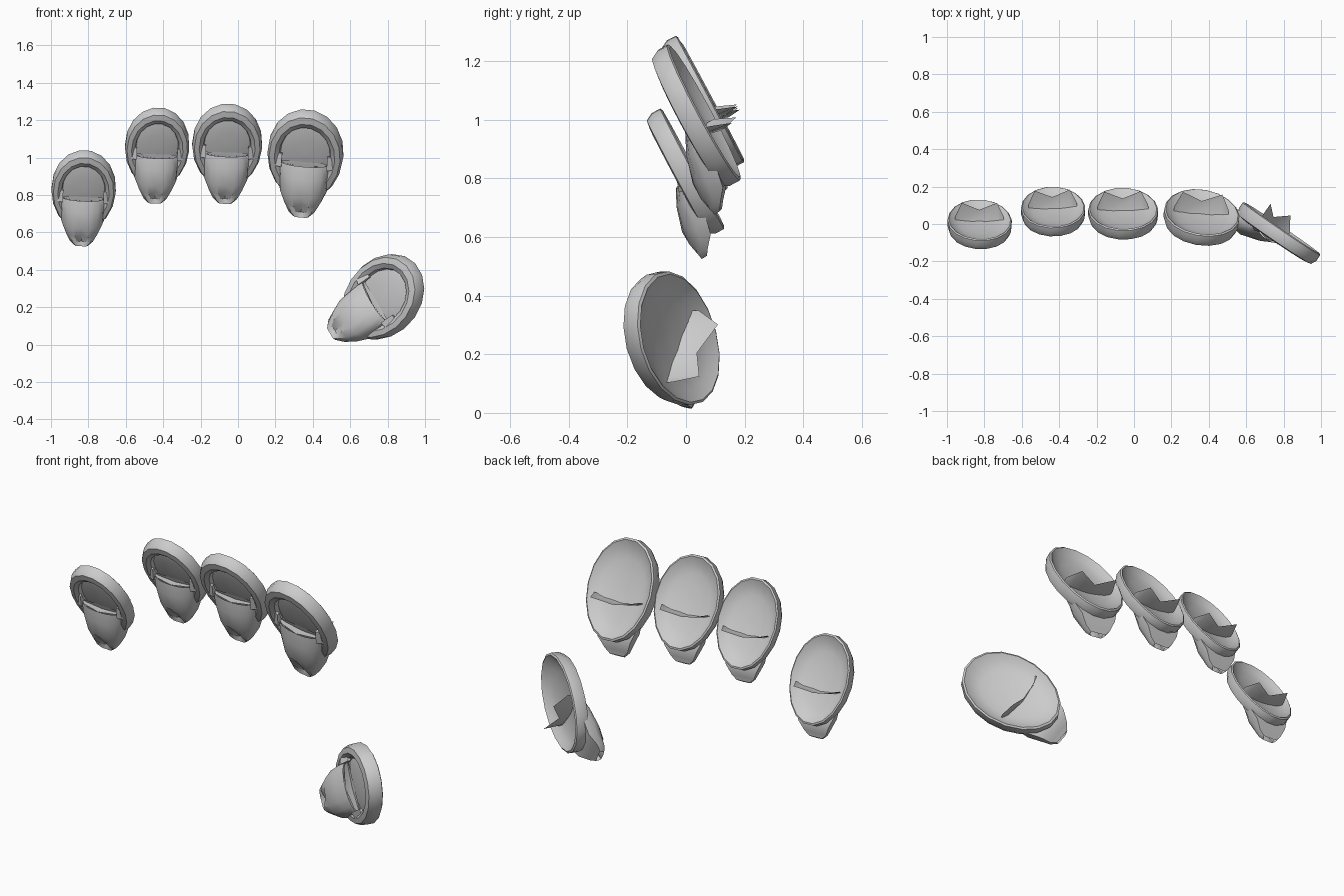
import bpy, bmesh, math
from mathutils import Vector, Matrix

if "Cube" in bpy.data.objects:
    bpy.data.objects.remove(bpy.data.objects["Cube"])

SEG = 18


def make(name, verts, faces, angle=35):
    me = bpy.data.meshes.new(name)
    me.from_pydata([tuple(v) for v in verts], [], faces)
    bm = bmesh.new()
    bm.from_mesh(me)
    bmesh.ops.remove_doubles(bm, verts=bm.verts, dist=1e-5)
    bmesh.ops.recalc_face_normals(bm, faces=bm.faces)
    bm.to_mesh(me)
    bm.free()
    ob = bpy.data.objects.new(name, me)
    bpy.context.collection.objects.link(ob)
    bpy.ops.object.select_all(action='DESELECT')
    ob.select_set(True)
    bpy.context.view_layer.objects.active = ob
    bpy.ops.object.shade_smooth_by_angle(angle=math.radians(angle))
    return ob


def loft(rings, closed=True):
    n = len(rings[0])
    verts = [p for r in rings for p in r]
    faces = []
    for i in range(len(rings) - 1):
        for j in range(n if closed else n - 1):
            k = (j + 1) % n
            faces.append((i*n + j, i*n + k, (i+1)*n + k, (i+1)*n + j))
    return verts, faces


def finger_cup(name, c, u, v, w, a, b):
    c, u, v, w = map(Vector, (c, u, v, w))

    def P(x, y, z):
        # local width, length and back-facing depth, in units of b
        return c + (u*x + v*y + w*z) * b

    # oval dish: front lip, outer wall, back rim, concave bowl
    profile = [(.66, -.14), (.69, -.23), (.80, -.29), (.94, -.27), (1, -.16), (1, -.02),
               (.96, 0), (.82, -.09), (.62, -.14), (.35, -.17), (.02, -.18)]
    rings = []
    for r, d in profile:
        ring = []
        for i in range(SEG):
            t = 2*math.pi*i/SEG
            s = math.sin(t)
            ring.append(P(a/b*r*math.cos(t)*(1 + .04*s), r*s, d))
        rings.append(ring)
    verts, faces = loft(rings)
    faces.append(tuple(range((len(rings)-1)*SEG, len(rings)*SEG)))
    make(name + "_dish", verts, faces)

    # tapering tip: front v, front w, back v, back w, half width, notch at centre, notch beside it
    stations = [(-.14, -.36, -.12, -.19, .50, 0, 0), (-.38, -.48, -.36, -.21, .50, 0, 0),
                (-.74, -.58, -.72, -.17, .49, 0, 0), (-.95, -.59, -.95, -.22, .39, .13, 0),
                (-1.12, -.58, -1.12, -.36, .28, .13, .08), (-1.22, -.54, -1.21, -.42, .17, .03, .02)]
    rings = []
    for fv, fw, bv, bw, hw, n1, n2 in stations:
        ring = []
        for i in range(9):
            t = math.pi*i/8
            s = math.sin(t)**.8 if 0 < i < 8 else 0
            notch = {3: n2, 4: n1, 5: n2}.get(i, 0)
            ring.append(P(-hw*math.cos(t), bv + (fv - bv)*s, bw + (fw - bw)*s + notch))
        rings.append(ring)
    verts, faces = loft(rings)
    make(name + "_tip", verts, faces)

    # folded strip passing through the dish, with two rear points
    front = [(-.52, -.12, -.2), (-.40, -.13, -.29), (0, -.14, -.36), (.40, -.13, -.29), (.52, -.12, -.2)]
    middle = [(-.56, -.16, -.12), (-.42, -.22, -.12), (0, -.27, -.12), (.42, -.22, -.12), (.56, -.16, -.12)]
    back = [(-.55, -.16, 0), (-.40, -.27, .28), (0, -.31, .08), (.40, -.27, .28), (.55, -.16, 0)]
    verts, faces = loft([[P(*p) for p in row] for row in (front, middle, back)], closed=False)
    make(name + "_strip", verts, faces)

    # small wedge clips beside the opening
    for side, tag in ((-1, "left"), (1, "right")):
        rings = [[P(side*x, y, z) for x, z in ((.46, -.2), (.46, d), (.59, d + .05), (.59, -.2))]
                 for y, d in ((.06, -.26), (-.20, -.34))]
        verts, faces = loft(rings)
        faces += [(0, 1, 2, 3), (4, 5, 6, 7)]
        make(name + "_clip_" + tag, verts, faces)


# four upright fingers: centre, half width, half length, roll, yaw
fingers = {
    "little_finger": ((-.825, .025, .835), .172, .235, 2.5, 0),
    "ring_finger": ((-.433, .093, 1.063), .172, .235, 2, 2),
    "middle_finger": ((-.058, .083, 1.075), .187, .245, 2, 1),
    "index_finger": ((.363, .065, 1.027), .203, .265, 5, -4),
}
for name, (c, a, b, roll, yaw) in fingers.items():
    R = Matrix.Rotation(math.radians(yaw), 3, 'Z') @ Matrix.Rotation(math.radians(roll), 3, 'Y')
    finger_cup(name, c, R @ Vector((1, 0, 0)), R @ Vector((0, -.47, .883)),
               R @ Vector((0, .883, .47)), a, b)

# thumb, turned sideways
v = Vector((.67, -.47, .57)).normalized()
w = Vector((.55, .83, .03))
w = (w - v*w.dot(v)).normalized()
finger_cup("thumb", (.79, -.02, .252), w.cross(v), v, w, .205, .27)
